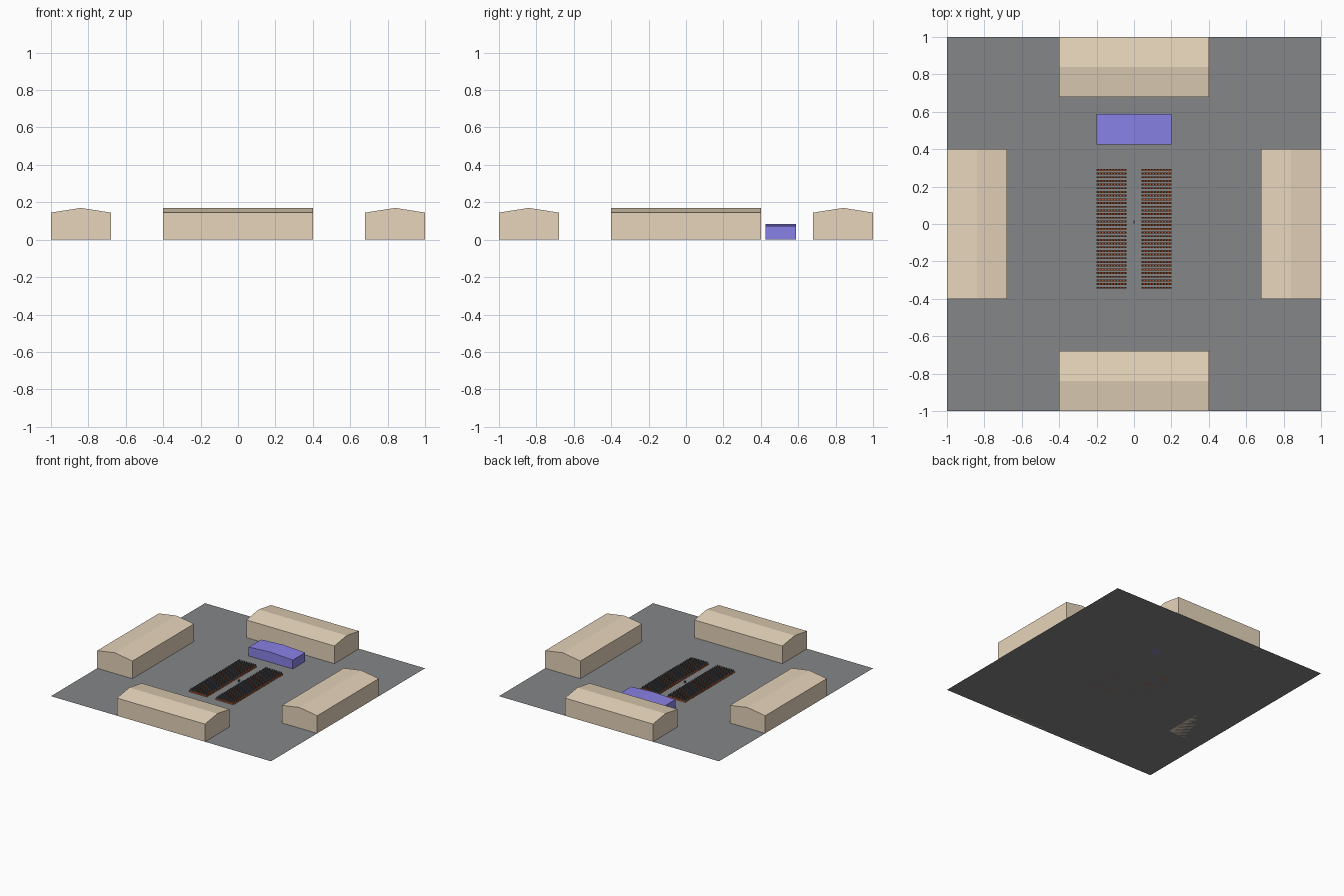
import bpy
import math
from mathutils import Matrix

if "Cube" in bpy.data.objects:
    bpy.data.objects.remove(bpy.data.objects["Cube"])


def material(name, rgb):
    m = bpy.data.materials.new(name)
    m.diffuse_color = (*rgb, 1)
    m.use_nodes = True
    m.node_tree.nodes["Principled BSDF"].inputs["Base Color"].default_value = m.diffuse_color
    return m


PAVING = material("grey_paving", (0.235, 0.24, 0.25))
SAND = material("sand_walls", (0.79, 0.66, 0.49))
VIOLET = material("violet_stage", (0.25, 0.22, 0.79))
RUST = material("rust_seat", (0.50, 0.11, 0.03))
SLATE = material("slate_back", (0.13, 0.16, 0.19))


def mesh_object(name, verts, faces, mat):
    mesh = bpy.data.meshes.new(name)
    mesh.from_pydata(verts, [], faces)
    mesh.materials.append(mat)
    obj = bpy.data.objects.new(name, mesh)
    bpy.context.collection.objects.link(obj)
    return obj


def box(name, lo, hi, mat):
    (a, b, c), (d, e, f) = lo, hi
    verts = [(x, y, z) for z in (c, f) for x, y in ((a, b), (d, b), (d, e), (a, e))]
    faces = [(3, 2, 1, 0), (4, 5, 6, 7)]
    faces += [(i, (i + 1) % 4, (i + 1) % 4 + 4, i + 4) for i in range(4)]
    return mesh_object(name, verts, faces, mat)


def gabled_block(name, width, length, eave, ridge, centre, angle, mat):
    """Five-sided house profile across x, extruded along y."""
    w, n = width / 2, 5
    profile = [(-w, 0), (w, 0), (w, eave), (0, ridge), (-w, eave)]
    verts = [(x, y, z) for y in (-length / 2, length / 2) for x, z in profile]
    faces = [tuple(range(n)), tuple(range(2 * n - 1, n - 1, -1))]
    faces += [(i, i + n, (i + 1) % n + n, (i + 1) % n) for i in range(n)]
    obj = mesh_object(name, verts, faces, mat)
    obj.data.transform(Matrix.Translation((*centre, 0)) @ Matrix.Rotation(angle, 4, 'Z'))
    return obj


# Paved square
mesh_object("paved_square", [(-1, -1, 0), (1, -1, 0), (1, 1, 0), (-1, 1, 0)],
            [(0, 1, 2, 3)], PAVING)

# Four halls, one on each side
for i, side in enumerate(("right", "back", "left", "front")):
    a = i * math.pi / 2
    gabled_block(side + "_hall", 0.32, 0.8, 0.145, 0.17,
                 (0.84 * math.cos(a), 0.84 * math.sin(a)), a, SAND)

# Stage with a low ridge running front to back
gabled_block("stage", 0.4, 0.162, 0.073, 0.084, (0, 0.506), 0, VIOLET)


# Seating: one row repeated front to back, mirrored across the aisle
def repeat_seating(obj, across):
    for name, count, step in (("across", across, (0.016, 0, 0)), ("rows", 33, (0, 0.0197, 0))):
        arr = obj.modifiers.new(name, 'ARRAY')
        arr.count = count
        arr.use_relative_offset = False
        arr.use_constant_offset = True
        arr.constant_offset_displace = step
    mirror = obj.modifiers.new("other_side", 'MIRROR')
    mirror.use_mirror_merge = False


repeat_seating(box("bench_rows", (0.039, -0.346, 0), (0.201, -0.336, 0.010), RUST), 1)
repeat_seating(box("seated_figures", (0.044, -0.343, 0.010), (0.052, -0.337, 0.025), SLATE), 10)

# Small stand in the aisle
box("aisle_stand", (-0.004, 0.004, 0), (0.004, 0.018, 0.016), SLATE)
